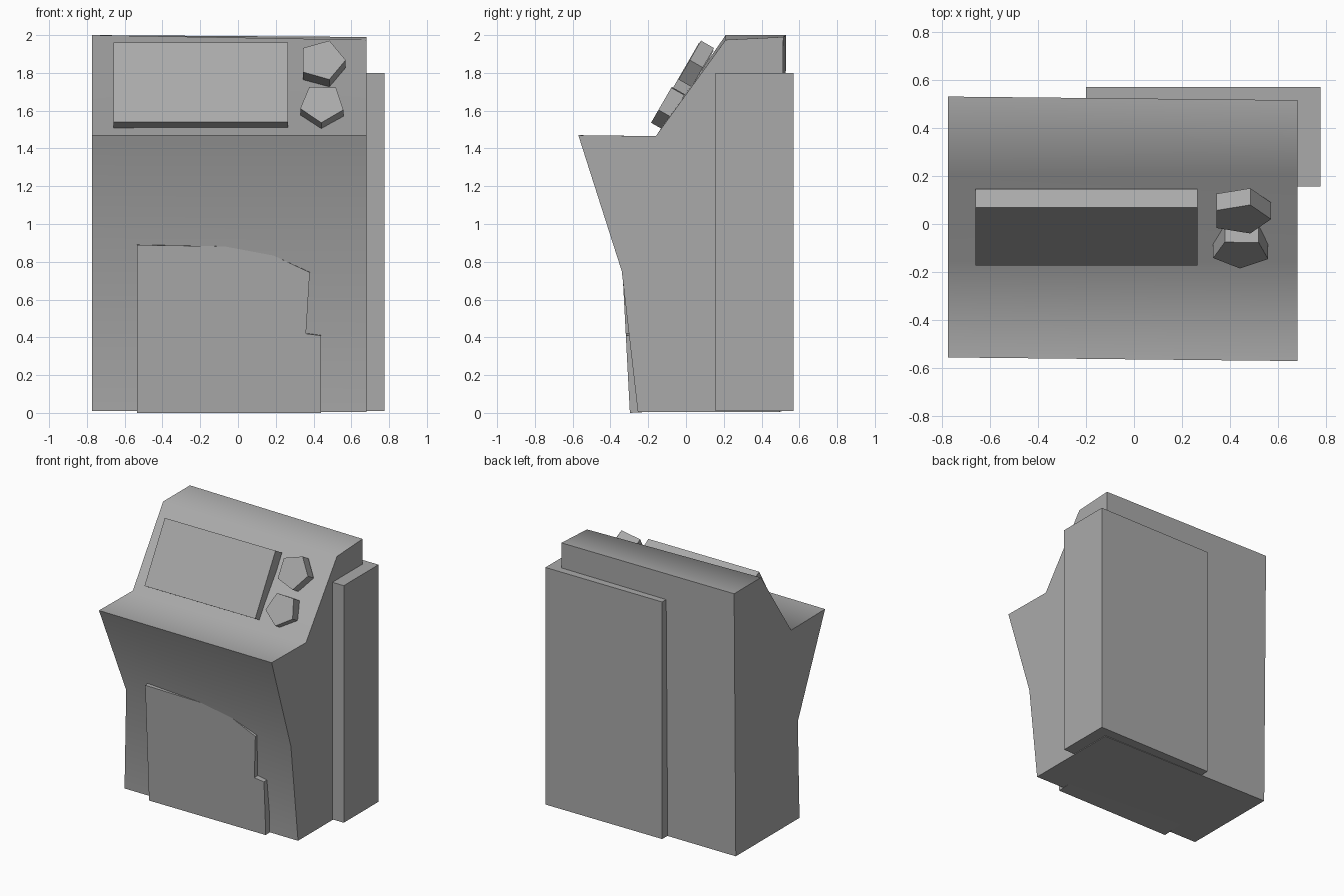
import bpy, bmesh, math
from mathutils import Matrix, Vector

cube = bpy.data.objects.get("Cube")
if cube:
    bpy.data.objects.remove(cube, do_unlink=True)

grey = bpy.data.materials.new("plain grey")
grey.use_nodes = True
colour = (0.4, 0.4, 0.4, 1)
grey.diffuse_color = colour
grey.node_tree.nodes["Principled BSDF"].inputs["Base Color"].default_value = colour


def loft(name, ring_a, ring_b):
    """Solid joining two matching outlines."""
    bm = bmesh.new()
    a = [bm.verts.new(p) for p in ring_a]
    b = [bm.verts.new(p) for p in ring_b]
    bm.faces.new(a)
    bm.faces.new(b[::-1])
    for i in range(len(a)):
        j = (i + 1) % len(a)
        bm.faces.new((a[j], a[i], b[i], b[j]))
    bmesh.ops.recalc_face_normals(bm, faces=bm.faces)
    mesh = bpy.data.meshes.new(name)
    bm.to_mesh(mesh)
    bm.free()
    mesh.materials.append(grey)
    obj = bpy.data.objects.new(name, mesh)
    bpy.context.collection.objects.link(obj)
    return obj


def prism(name, outline, thickness, matrix):
    """Outline in a local plane, extruded backwards from its front face."""
    front = [matrix @ Vector((u, v, 0)) for u, v in outline]
    back = [matrix @ Vector((u, v, -thickness)) for u, v in outline]
    return loft(name, front, back)


def rectangle(x0, x1, y0, y1):
    return [(x0, y0), (x1, y0), (x1, y1), (x0, y1)]


def pentagon(radius, turn):
    return [(radius * math.cos(math.radians(turn + 72 * i)),
             radius * math.sin(math.radians(turn + 72 * i))) for i in range(5)]


# Cabinet body: side profile (y, z), slightly different at each end
right_end = [(-0.25, 0.01), (-0.23, 0.745), (-0.555, 1.47), (-0.15, 1.465),
             (0.21, 2.0), (0.53, 2.0), (0.51, 0.01)]
left_end = [(-0.255, 0.005), (-0.34, 0.75), (-0.57, 1.47), (-0.16, 1.465),
            (0.21, 1.975), (0.515, 1.99), (0.495, 0.005)]
body = loft("cabinet_body", [(-0.773, y, z) for y, z in right_end],
            [(0.68, y, z) for y, z in left_end])
bpy.context.view_layer.objects.active = body
body.select_set(True)
bpy.ops.object.shade_smooth_by_angle(angle=math.radians(62))
body.select_set(False)

# Back box
prism("back_box", rectangle(-0.2, 0.775, 0.155, 0.57), 1.79,
      Matrix.Translation((0, 0, 1.8)))

# Front panel, leaning slightly forward
panel = [(-0.535, 0), (0.44, 0), (0.44, 0.41), (0.36, 0.42), (0.38, 0.745),
         (0.09, 0.88), (-0.535, 0.89)]
lean = Matrix.Translation((0, -0.297, 0)) @ Matrix.Rotation(math.radians(93), 4, "X")
prism("front_panel", panel, 0.2, lean)

# Screen and buttons, all lying on the sloping face
slope = Matrix.Rotation(math.radians(60), 4, "X")
prism("screen", rectangle(-0.66, 0.265, -0.243, 0.243), 0.088,
      Matrix.Translation((0, -0.052, 1.75)) @ slope)
prism("upper_button", pentagon(0.125, 0), 0.08,
      Matrix.Translation((0.445, 0.02, 1.868)) @ slope)
prism("lower_button", pentagon(0.12, -92), 0.08,
      Matrix.Translation((0.445, -0.125, 1.64)) @ slope)
